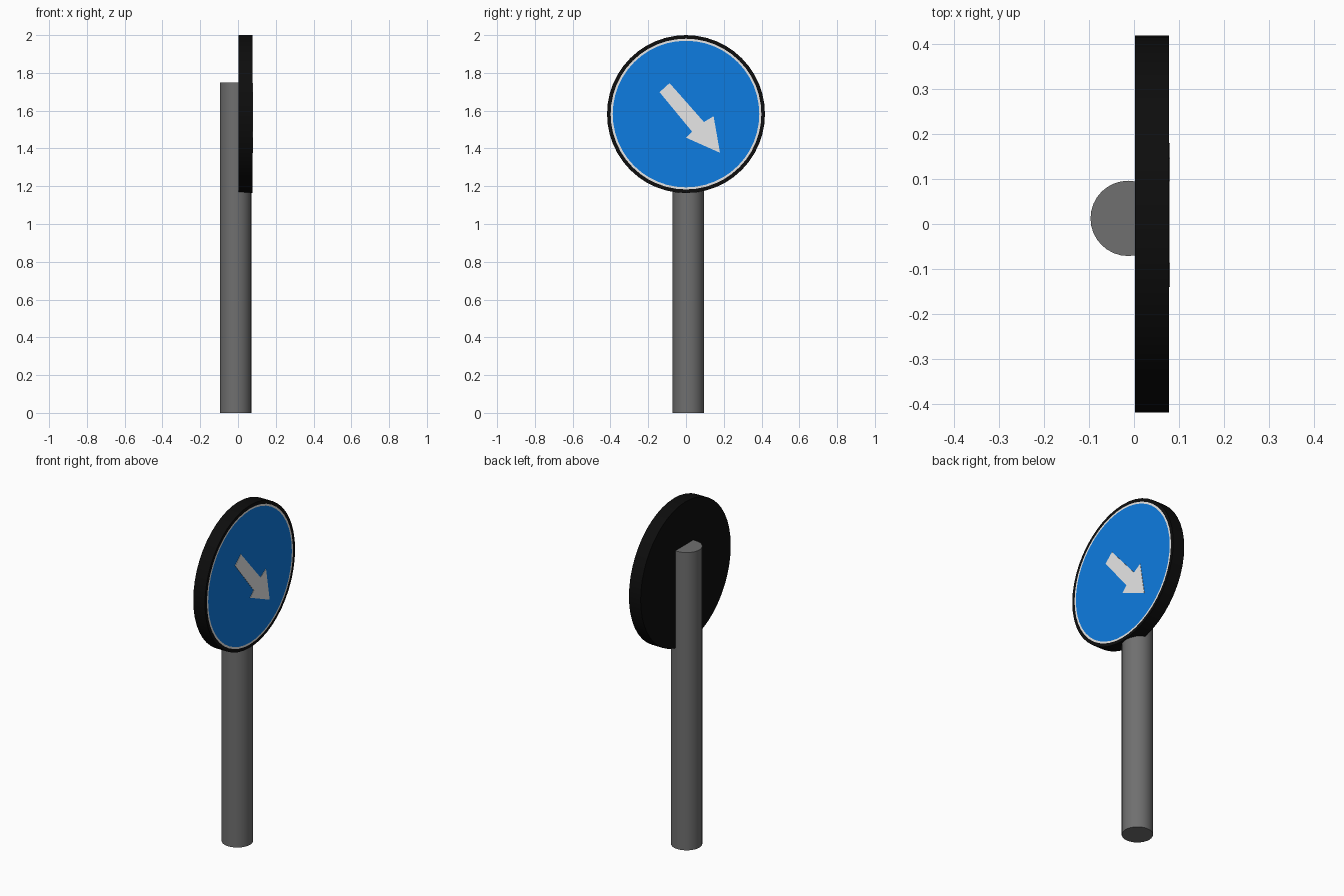
import bpy
import bmesh
from math import cos, sin, pi, radians

cube = bpy.data.objects.get("Cube")
if cube:
    bpy.data.objects.remove(cube, do_unlink=True)


def material(name, rgb):
    mat = bpy.data.materials.new(name)
    mat.use_nodes = True
    mat.diffuse_color = (*rgb, 1)
    mat.node_tree.nodes["Principled BSDF"].inputs["Base Color"].default_value = (*rgb, 1)
    return mat


black = material("black", (0.004, 0.004, 0.004))
white = material("white", (0.8, 0.8, 0.8))
blue = material("blue", (0.004, 0.2, 0.75))
grey = material("pole grey", (0.16, 0.16, 0.16))


def add_object(name, bm, mats):
    bmesh.ops.recalc_face_normals(bm, faces=bm.faces)
    mesh = bpy.data.meshes.new(name)
    bm.to_mesh(mesh)
    bm.free()
    for mat in mats:
        mesh.materials.append(mat)
    obj = bpy.data.objects.new(name, mesh)
    bpy.context.collection.objects.link(obj)
    return obj


def smooth(obj):
    bpy.ops.object.select_all(action='DESELECT')
    obj.select_set(True)
    bpy.context.view_layer.objects.active = obj
    bpy.ops.object.shade_smooth_by_angle(angle=radians(30))


BACK, FRONT, CENTRE_Z = 0.002, 0.078, 1.582
SIDES = 48

# Round sign: concentric loops from the back rim to the blue face
bm = bmesh.new()
loops = []
for x, r in [(BACK, 0.418), (FRONT, 0.418), (FRONT, 0.399), (FRONT, 0.388)]:
    loops.append([bm.verts.new((x, r * sin(2 * pi * i / SIDES),
                                CENTRE_Z + r * cos(2 * pi * i / SIDES)))
                  for i in range(SIDES)])
bm.faces.new(loops[0])
for ring, colour in enumerate([0, 0, 1]):
    a, b = loops[ring], loops[ring + 1]
    for i in range(SIDES):
        j = (i + 1) % SIDES
        bm.faces.new((a[i], a[j], b[j], b[i])).material_index = colour
bm.faces.new(loops[-1]).material_index = 2
smooth(add_object("round_sign", bm, [black, white, blue]))

# Diagonal arrow: thin plate on the blue face
outline = [(-0.14, 1.698), (-0.087, 1.746), (0.095, 1.54), (0.146, 1.571),
           (0.18, 1.377), (0.0, 1.457), (0.032, 1.489)]
bm = bmesh.new()
face = bm.faces.new([bm.verts.new((FRONT - 0.001, y, z)) for y, z in outline])
top = bmesh.ops.extrude_face_region(bm, geom=[face])["geom"]
bmesh.ops.translate(bm, vec=(0.003, 0, 0),
                    verts=[v for v in top if isinstance(v, bmesh.types.BMVert)])
add_object("arrow", bm, [white])

# Pole behind the sign
bpy.ops.mesh.primitive_cylinder_add(vertices=32, radius=0.0835, depth=1.748,
                                    location=(-0.013, 0.0125, 0.874))
pole = bpy.context.object
pole.name = "pole"
pole.data.materials.append(grey)
smooth(pole)
